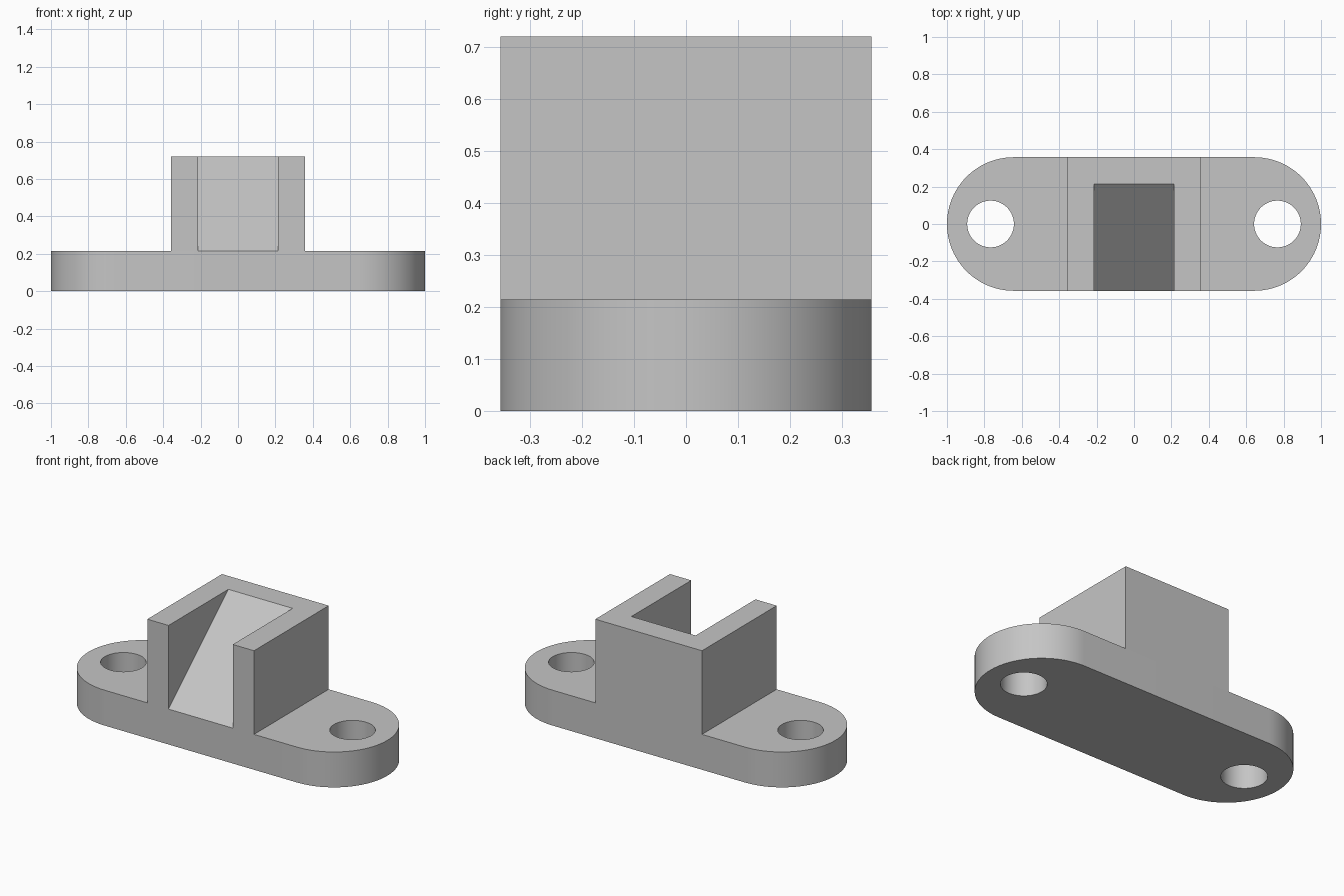
import bpy
import bmesh
from math import cos, sin, pi, radians

if "Cube" in bpy.data.objects:
    bpy.data.objects.remove(bpy.data.objects["Cube"], do_unlink=True)

HALF = 0.357        # half depth of the bracket, also its end radius
BASE_TOP = 0.214
TOP = 0.72
SLOT = 0.215        # half width of the slot
END = 1 - HALF      # centre of the rounded ends

grey = bpy.data.materials.new("plain grey")
grey.use_nodes = True
colour = (0.56, 0.56, 0.56, 1)
grey.diffuse_color = colour
grey.node_tree.nodes["Principled BSDF"].inputs["Base Color"].default_value = colour


def arc(cx, radius, start, sweep, steps):
    return [(cx + radius * cos(start + sweep * i / steps),
             radius * sin(start + sweep * i / steps)) for i in range(steps + 1)]


def extruded(name, loops, thickness, location, rotation=(0, 0, 0)):
    """Solid from flat outlines; inner outlines become holes."""
    curve = bpy.data.curves.new(name, "CURVE")
    curve.dimensions = "2D"
    curve.fill_mode = "BOTH"
    curve.extrude = thickness / 2
    for loop in loops:
        spline = curve.splines.new("POLY")
        spline.points.add(len(loop) - 1)
        for point, (x, y) in zip(spline.points, loop):
            point.co = (x, y, 0, 1)
        spline.use_cyclic_u = True
    obj = bpy.data.objects.new(name, curve)
    bpy.context.collection.objects.link(obj)
    obj.location = location
    obj.rotation_euler = rotation
    bpy.ops.object.select_all(action="DESELECT")
    obj.select_set(True)
    bpy.context.view_layer.objects.active = obj
    bpy.ops.object.convert(target="MESH")
    obj = bpy.context.view_layer.objects.active
    obj.name = name

    # Weld the caps to the rim
    bm = bmesh.new()
    bm.from_mesh(obj.data)
    bmesh.ops.remove_doubles(bm, verts=bm.verts, dist=0.0001)
    bmesh.ops.recalc_face_normals(bm, faces=bm.faces)
    bm.to_mesh(obj.data)
    bm.free()
    obj.data.materials.clear()
    obj.data.materials.append(grey)
    bpy.ops.object.shade_smooth_by_angle(angle=radians(30))
    return obj


# Rounded base with two bolt holes
outline = arc(END, HALF, -pi / 2, pi, 48) + arc(-END, HALF, pi / 2, pi, 48)
holes = [arc(side * 0.767, 0.125, 0, 2 * pi, 48)[:-1] for side in (-1, 1)]
extruded("base_plate", [outline] + holes, BASE_TOP, (0, 0, BASE_TOP / 2))

# U-shaped wall, open at the front
walls = [(-HALF, -HALF), (-SLOT, -HALF), (-SLOT, SLOT), (SLOT, SLOT),
         (SLOT, -HALF), (HALF, -HALF), (HALF, HALF), (-HALF, HALF)]
extruded("slot_walls", [walls], TOP - BASE_TOP, (0, 0, (TOP + BASE_TOP) / 2))

# Sloping floor of the slot, rising to the top of the back wall
wedge = [(-HALF, BASE_TOP), (SLOT, BASE_TOP), (SLOT, TOP)]
extruded("slot_ramp", [wedge], SLOT * 2, (0, 0, 0), (pi / 2, 0, pi / 2))
